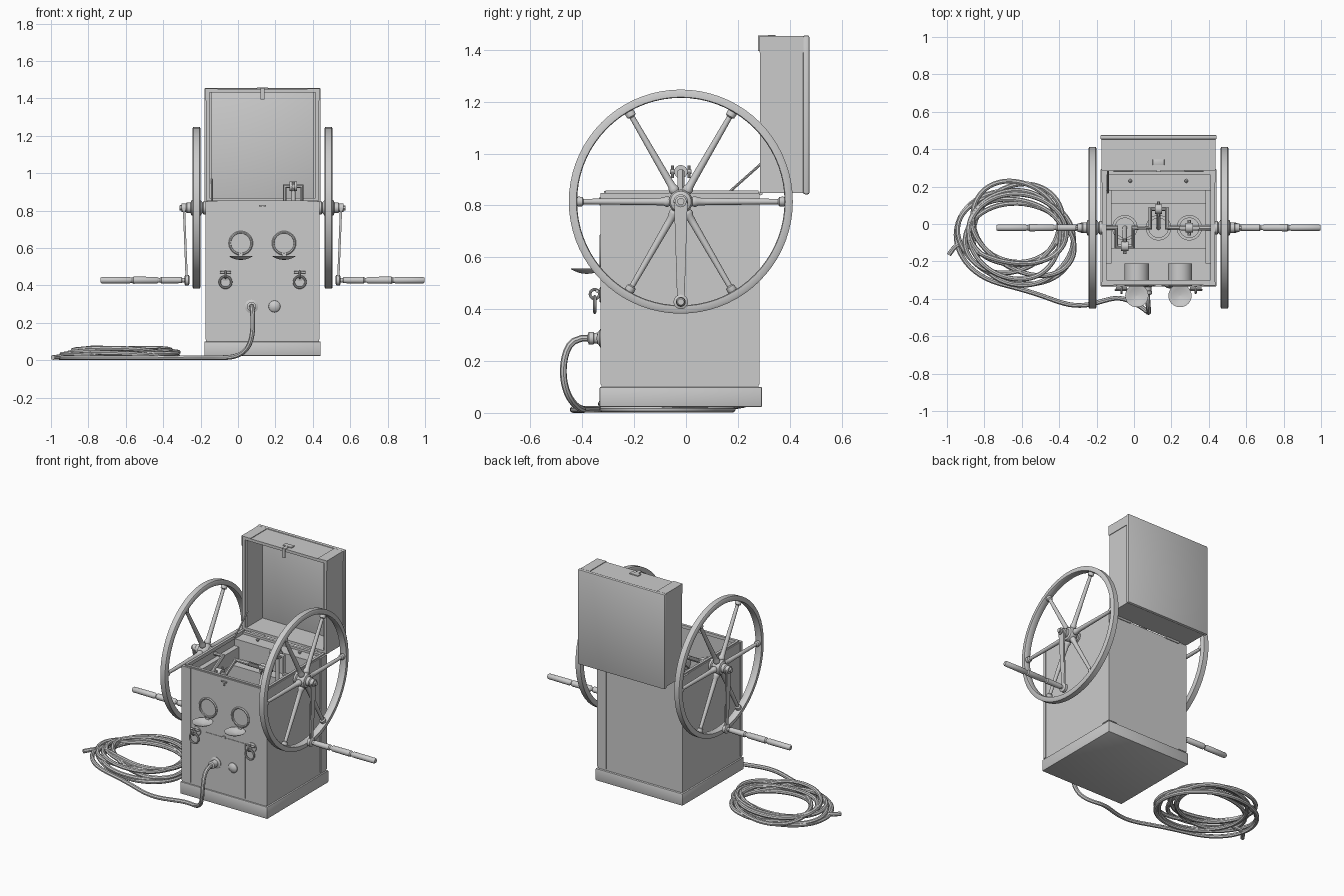
import bpy, bmesh, math
from mathutils import Vector

CX, AY, AZ = 0.131, -0.02, 0.815   # cabinet centre line, axle height and depth


def finish(bm, name, smooth=True):
    bmesh.ops.recalc_face_normals(bm, faces=bm.faces)
    me = bpy.data.meshes.new(name)
    bm.to_mesh(me)
    bm.free()
    ob = bpy.data.objects.new(name, me)
    bpy.context.collection.objects.link(ob)
    if smooth:
        shade(ob)
    return ob


def shade(ob):
    bpy.ops.object.select_all(action='DESELECT')
    ob.select_set(True)
    bpy.context.view_layer.objects.active = ob
    bpy.ops.object.shade_smooth_by_angle(angle=math.radians(35))


def box(name, x0, x1, y0, y1, z0, z1, bevel=0.0):
    bm = bmesh.new()
    bmesh.ops.create_cube(bm, size=1)
    for v in bm.verts:
        v.co = ((x0 + x1) / 2 + v.co.x * (x1 - x0), (y0 + y1) / 2 + v.co.y * (y1 - y0),
                (z0 + z1) / 2 + v.co.z * (z1 - z0))
    if bevel:
        bmesh.ops.bevel(bm, geom=bm.edges[:], offset=bevel, segments=2, affect='EDGES', profile=0.5)
    return finish(bm, name, bool(bevel))


def lathe(name, prof, origin, axis, seg=24, closed=False):
    """Revolve (radius, height) points about an axis through origin."""
    bm = bmesh.new()
    q = Vector(axis).to_track_quat('Z', 'Y')
    rings = [[bm.verts.new(Vector(origin) + q @ Vector((r * math.cos(2 * math.pi * i / seg),
              r * math.sin(2 * math.pi * i / seg), h))) for i in range(seg)] for r, h in prof]
    pairs = list(zip(rings, rings[1:])) + ([(rings[-1], rings[0])] if closed else [])
    for a, b in pairs:
        for i in range(seg):
            j = (i + 1) % seg
            bm.faces.new((a[i], a[j], b[j], b[i]))
    if not closed:
        bm.faces.new(rings[0])
        bm.faces.new(rings[-1])
    return finish(bm, name)


def rod(name, p, q, r, seg=16):
    d = Vector(q) - Vector(p)
    return lathe(name, [(r, 0), (r, d.length)], p, d, seg)


def tube(name, pts, r, kind='POLY', cyclic=False):
    cu = bpy.data.curves.new(name, 'CURVE')
    cu.dimensions = '3D'
    cu.bevel_depth, cu.bevel_resolution, cu.resolution_u, cu.use_fill_caps = r, 2, 4, True
    sp = cu.splines.new(kind)
    sp.points.add(len(pts) - 1)
    for p, c in zip(sp.points, pts):
        p.co = (*c, 1)
    sp.use_cyclic_u = cyclic
    if kind == 'NURBS':
        sp.order_u, sp.use_endpoint_u = 4, True
    ob = bpy.data.objects.new(name, cu)
    bpy.context.collection.objects.link(ob)
    bpy.ops.object.select_all(action='DESELECT')
    ob.select_set(True)
    bpy.context.view_layer.objects.active = ob
    bpy.ops.object.convert(target='MESH')
    shade(bpy.context.object)


def ring(name, c, r, thick, u, v):
    c, u, v = Vector(c), Vector(u), Vector(v)
    tube(name, [c + u * r * math.cos(a * math.pi / 12) + v * r * math.sin(a * math.pi / 12)
                for a in range(24)], thick, cyclic=True)


# cabinet: plinth and open-topped case
box('plinth', -0.18, 0.442, -0.333, 0.293, 0.023, 0.1, 0.004)
box('cabinet_floor', -0.17, 0.432, -0.325, 0.28, 0.1, 0.125)
box('front_wall', -0.17, 0.432, -0.325, -0.307, 0.1, 0.849)
box('back_wall', -0.17, 0.432, 0.262, 0.28, 0.1, 0.849)
for s, n in ((1, 'right'), (-1, 'left')):
    def bx(name, d0, d1, *rest):
        a, b = sorted((CX + s * d0, CX + s * d1))
        box(n + '_' + name, a, b, *rest)
    bx('wall', 0.283, 0.301, -0.325, 0.28, 0.1, 0.849)
    bx('front_stile', 0.24, 0.305, -0.329, -0.322, 0.11, 0.849)
    bx('back_stile', 0.24, 0.305, 0.277, 0.284, 0.11, 0.849)
    bx('side_back_stile', 0.298, 0.305, 0.222, 0.284, 0.11, 0.849)
    bx('side_front_stile', 0.298, 0.305, -0.329, -0.31, 0.11, 0.849)
    bx('top_bead', 0.278, 0.294, -0.31, 0.28, 0.835, 0.857)
    bx('bearing_rail', 0.25, 0.283, -0.21, 0.18, 0.7, 0.79)
box('front_bead', -0.155, 0.417, -0.317, -0.3, 0.835, 0.855)

# front access panel with catches
box('access_panel', -0.008, 0.28, -0.328, -0.32, 0.11, 0.465)
box('panel_catch', 0.122, 0.14, -0.333, -0.325, 0.458, 0.474)
box('lid_staple_bar', 0.112, 0.15, -0.335, -0.32, 0.823, 0.83)
box('lid_staple_stem', 0.127, 0.135, -0.333, -0.32, 0.8, 0.825)

# inside: rear compartment, deck and ledges
box('rear_compartment', -0.152, 0.414, 0.18, 0.262, 0.5, 0.835)
box('rear_ledge', -0.152, 0.414, 0.11, 0.18, 0.55, 0.7)
box('pump_deck', -0.152, 0.414, -0.13, 0.11, 0.42, 0.45)
for x in (-0.02, 0.28):
    lathe('compartment_knob', [(0.006, 0), (0.01, 0.01), (0.004, 0.016)], (x, 0.23, 0.835), (0, 0, 1), 12)

# crankshaft with three throws at 120 degrees, rods and pumps
path = [(CX - 0.44, AY, AZ)]
R = 0.115
for k, (x, ang) in enumerate(((CX - 0.18, 210), (CX, -30), (CX + 0.165, 90))):
    py, pz = AY + R * math.cos(math.radians(ang)), AZ + R * math.sin(math.radians(ang))
    path += [(x - 0.045, AY, AZ), (x - 0.045, py, pz), (x + 0.045, py, pz), (x + 0.045, AY, AZ)]
    rod('connecting_rod', (x, AY, 0.5), (x, py, pz), 0.012)
    rod('rod_big_end', (x - 0.02, py, pz), (x + 0.02, py, pz), 0.026)
    for t in (-0.032, 0.032):
        rod('big_end_bolt', (x, py + t, pz - 0.025), (x, py + t, pz + 0.025), 0.006, 8)
    rod('big_end_clamp', (x, py - 0.042, pz), (x, py + 0.042, pz), 0.009, 8)
    lathe('pump_cylinder', [(0.06, 0.12), (0.06, 0.53), (0.068, 0.53), (0.068, 0.55), (0.052, 0.55), (0.052, 0.5)],
          (x, AY, 0), (0, 0, 1), 32)
path.append((CX + 0.44, AY, AZ))
tube('crankshaft', path, 0.014)

# flywheels, hubs and hand cranks on both sides
for s, n in ((1, 'right_'), (-1, 'left_')):
    ax = (s, 0, 0)
    def P(d, y=AY, z=AZ):
        return (CX + s * d, y, z)
    lathe(n + 'wheel_rim', [(0.403, 0.331), (0.424, 0.331), (0.432, 0.336), (0.432, 0.37), (0.424, 0.375),
                            (0.403, 0.375), (0.4, 0.37), (0.4, 0.336)], P(0), ax, 72, True)
    lathe(n + 'hub', [(0.035, 0.302), (0.035, 0.315), (0.028, 0.32), (0.04, 0.33), (0.046, 0.34), (0.046, 0.368),
                      (0.04, 0.38), (0.028, 0.385), (0.028, 0.405), (0.022, 0.41), (0.022, 0.432),
                      (0.013, 0.434), (0.013, 0.444)], P(0), ax, 32)
    for k in range(6):
        a = k * math.pi / 3
        lathe(n + 'spoke_%d' % (k + 1), [(0.012, 0.03), (0.02, 0.05), (0.02, 0.058), (0.015, 0.068), (0.014, 0.1),
              (0.0105, 0.37), (0.0105, 0.375), (0.018, 0.38), (0.019, 0.395), (0.015, 0.404)],
              P(0.353), (0, math.cos(a), math.sin(a)), 16)
    # tapered crank arm
    bm = bmesh.new()
    vs = [bm.verts.new(P(d + e, AY + w, z)) for d, z, ww in ((0.42, AZ, 0.026), (0.405, 0.428, 0.014))
          for e, w in ((-0.006, -ww), (0.006, -ww), (0.006, ww), (-0.006, ww))]
    bm.faces.new(vs[:4])
    bm.faces.new(vs[4:])
    for i in range(4):
        j = (i + 1) % 4
        bm.faces.new((vs[i], vs[j], vs[4 + j], vs[4 + i]))
    bmesh.ops.bevel(bm, geom=bm.edges[:], offset=0.003, segments=2, affect='EDGES')
    finish(bm, n + 'crank_arm')
    lathe(n + 'crank_boss', [(0.02, 0.391), (0.028, 0.395), (0.028, 0.413), (0.02, 0.418)], P(0, AY, 0.428), ax)
    lathe(n + 'crank_handle', [(0.012, 0.4), (0.012, 0.43), (0.016, 0.434), (0.018, 0.54), (0.013, 0.547),
          (0.013, 0.557), (0.018, 0.564), (0.019, 0.69), (0.014, 0.697), (0.014, 0.705), (0.018, 0.712),
          (0.017, 0.86), (0.012, 0.867)], P(0, AY, 0.428), ax)

# pressure gauges with hinged covers hanging open
for x in (0.015, 0.246):
    lathe('gauge_drum', [(0.065, 0), (0.065, 0.1)], (x, -0.31, 0.626), (0, 1, 0), 32)
    lathe('gauge_bezel', [(0.065, 0), (0.065, 0.008), (0.06, 0.013), (0.054, 0.012), (0.052, 0.004)],
          (x, -0.32, 0.626), (0, -1, 0), 40)
    lathe('gauge_cover', [(0.001, -0.014), (0.025, -0.011), (0.045, -0.004), (0.06, 0.004), (0.062, 0.007),
                          (0.058, 0.007), (0.04, 0), (0.001, -0.007)], (x, -0.383, 0.55), (0, 0, 1), 32)
    box('cover_hinge', x - 0.012, x + 0.012, -0.335, -0.32, 0.545, 0.565)

# shackle rings on the front
for x in (-0.067, 0.33):
    lathe('shackle_plate', [(0.03, 0), (0.03, 0.006), (0.024, 0.009)], (x, -0.325, 0.455), (0, -1, 0))
    ring('shackle_eye', (x, -0.352, 0.458), 0.018, 0.0055, (0, 1, 0), (0, 0, 1))
    rod('shackle_bar', (x - 0.03, -0.343, 0.47), (x + 0.03, -0.343, 0.47), 0.006, 12)
    ring('shackle_ring', (x, -0.352, 0.418), 0.031, 0.006, (1, 0, 0), (0, 0, 1))

# hose outlet, spare outlet cap
lathe('hose_outlet', [(0.036, 0), (0.036, 0.006), (0.022, 0.012), (0.02, 0.03), (0.024, 0.032), (0.024, 0.05),
                      (0.014, 0.054)], (0.072, -0.325, 0.288), (0, -1, 0))
lathe('spare_outlet_cap', [(0.032, 0), (0.031, 0.008), (0.022, 0.016), (0.004, 0.02)], (0.195, -0.325, 0.288), (0, -1, 0))

# hose: drops to the floor and lies in loose loops (cx, cy, rx, ry, tilt)
loops = [(-0.63, -0.08, 0.33, 0.26, 0.0), (-0.64, -0.06, 0.34, 0.25, -0.5), (-0.60, -0.10, 0.28, 0.24, 0.3),
         (-0.62, 0.05, 0.23, 0.26, -0.4), (-0.66, -0.05, 0.27, 0.21, 0.5), (-0.58, -0.09, 0.31, 0.17, -0.5),
         (-0.65, -0.02, 0.25, 0.2, -0.2), (-0.62, -0.06, 0.24, 0.25, 0.4), (-0.66, -0.03, 0.32, 0.18, -0.2)]
pts = [(0.072, -0.36, 0.288), (0.074, -0.43, 0.295), (0.08, -0.47, 0.24), (0.08, -0.478, 0.13), (0.05, -0.45, 0.05),
       (-0.02, -0.41, 0.014), (-0.1, -0.385, 0.014), (-0.24, -0.44, 0.013), (-0.36, -0.435, 0.013), (-0.47, -0.39, 0.013)]
N = 14
for i in range(N * 8 + 2):
    k, f = divmod(i / N, 1)
    cx, cy, rx, ry, t = (a + (b - a) * f for a, b in zip(loops[int(k)], loops[min(int(k) + 1, 8)]))
    a = -math.pi / 2 - i / N * 2 * math.pi
    u, v = rx * math.cos(a), ry * math.sin(a)
    pts.append((cx + u * math.cos(t) - v * math.sin(t), cy + u * math.sin(t) + v * math.cos(t),
                0.014 + 0.005 * k + 0.008 * (k > 0) * (1 + math.sin(i * 0.9))))
pts += [(-0.9, -0.1, 0.025), (-0.95, -0.1, 0.018), (-0.99, -0.165, 0.015)]
tube('air_hose', pts, 0.013, 'NURBS')

# open lid standing upright at the back, hollow towards the front
box('lid_panel', -0.18, 0.442, 0.452, 0.476, 0.843, 1.456, 0.007)
box('lid_top', -0.17, 0.432, 0.286, 0.455, 1.432, 1.45)
box('lid_bottom', -0.17, 0.432, 0.286, 0.455, 0.849, 0.867)
for s in (1, -1):
    for name, d0, d1, y0, z0, z1 in (('lid_side', 0.283, 0.301, 0.286, 0.849, 1.45),
                                     ('lid_corner_side', 0.299, 0.305, 0.283, 1.39, 1.454),
                                     ('lid_corner_top', 0.24, 0.305, 0.283, 1.448, 1.454),
                                     ('lid_inner_bead', 0.272, 0.285, 0.295, 0.86, 1.44)):
        a, b = sorted((CX + s * d0, CX + s * d1))
        box(name, a, b, y0, 0.453, z0, z1)
    rod('lid_hinge', (CX + s * 0.19 - 0.05, 0.288, 0.847), (CX + s * 0.19 + 0.05, 0.288, 0.847), 0.008, 12)
box('hasp_plate', 0.1, 0.162, 0.315, 0.345, 1.448, 1.457, 0.002)
box('hasp_strap', 0.12, 0.142, 0.278, 0.32, 1.448, 1.455)
box('hasp_tongue', 0.12, 0.142, 0.277, 0.284, 1.395, 1.453)
rod('lid_stay', (-0.14, 0.165, 0.85), (-0.14, 0.3, 0.97), 0.005, 8)
